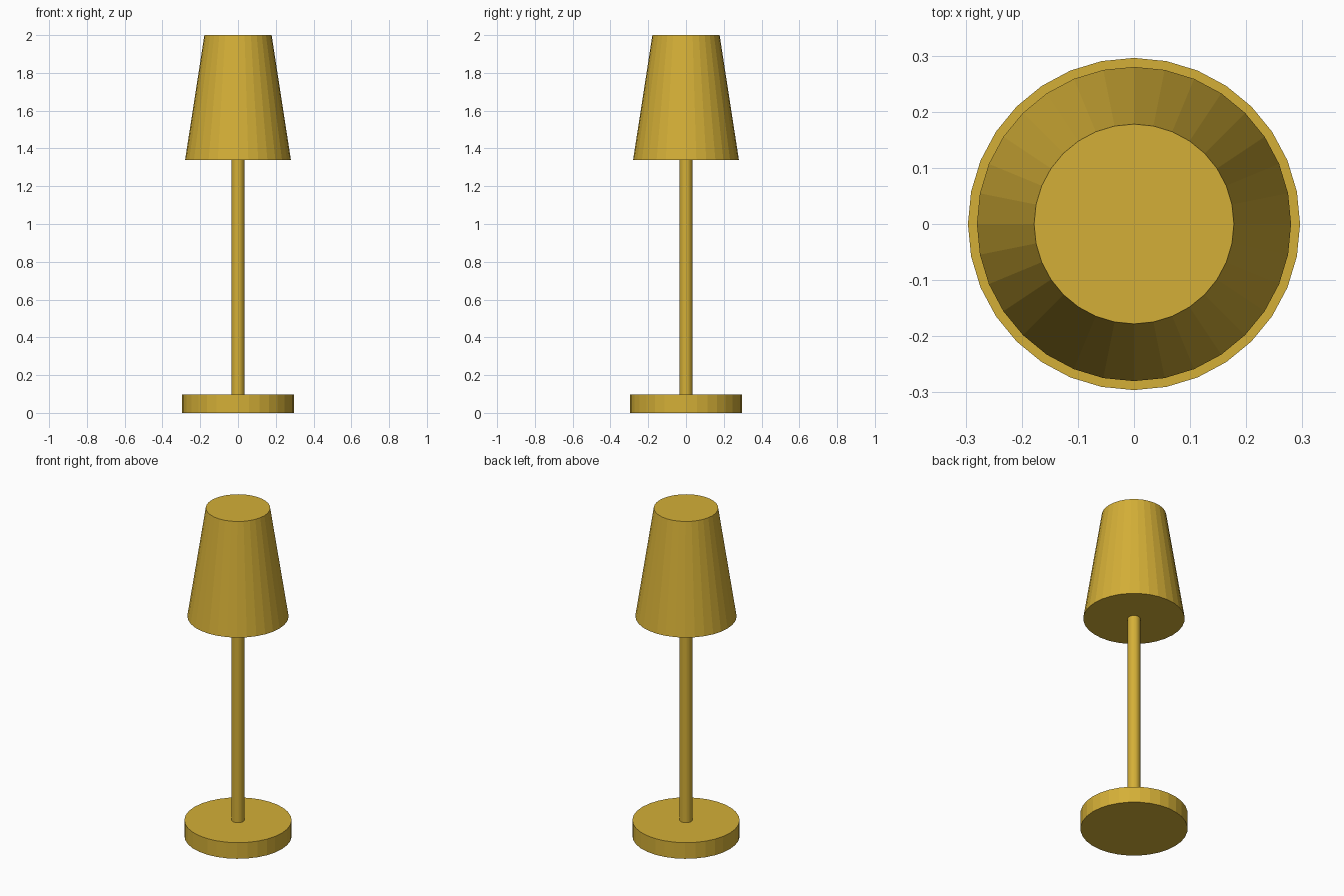
import bpy

if "Cube" in bpy.data.objects:
    bpy.data.objects.remove(bpy.data.objects["Cube"])

# Single brass colour for the whole lamp
brass = bpy.data.materials.new("brass_gold")
brass.diffuse_color = (0.658, 0.429, 0.038, 1.0)
brass.use_nodes = True
brass.node_tree.nodes["Principled BSDF"].inputs["Base Color"].default_value = brass.diffuse_color


def tapered_part(name, bottom_radius, top_radius, z_low, z_high, sides=32):
    """Closed flat-shaded round part between two heights."""
    bpy.ops.mesh.primitive_cone_add(
        vertices=sides, radius1=bottom_radius, radius2=top_radius,
        depth=z_high - z_low, location=(0, 0, (z_low + z_high) / 2))
    part = bpy.context.object
    part.name = name
    part.data.name = name
    part.data.materials.append(brass)
    return part


# Round foot
tapered_part("lamp_base", 0.296, 0.296, 0.0, 0.098)
# Slim stem
tapered_part("lamp_pole", 0.035, 0.035, 0.098, 1.34)
# Tapered closed shade
tapered_part("lamp_shade", 0.28, 0.178, 1.34, 2.0)
